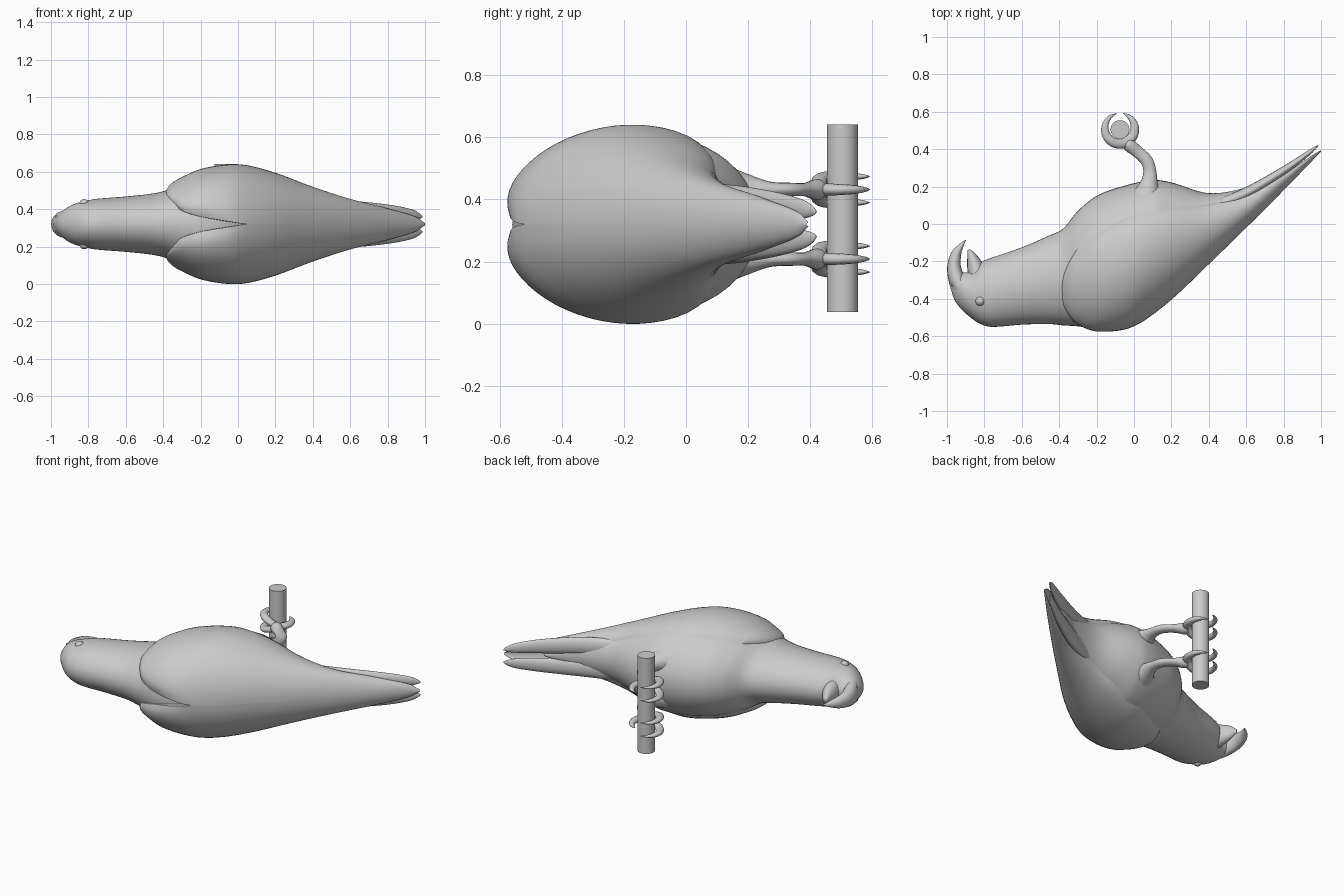
import bpy, bmesh, math
from mathutils import Vector

if "Cube" in bpy.data.objects:
    bpy.data.objects.remove(bpy.data.objects["Cube"])

ZC = 0.32  # symmetry plane of the bird (it lies with its sides facing +-z)


def smooth_table(table, steps=8):
    """Resample rows with a Hermite curve over the first column."""
    def slope(i, k):
        a, b = max(i - 1, 0), min(i + 1, len(table) - 1)
        return (table[b][k] - table[a][k]) / (table[b][0] - table[a][0])
    out = []
    for i in range(len(table) - 1):
        p, q = table[i], table[i + 1]
        h = q[0] - p[0]
        for s in range(steps):
            t = s / steps
            row = [p[0] + h * t]
            for k in range(1, len(p)):
                row.append((2*t**3 - 3*t*t + 1) * p[k] + (t**3 - 2*t*t + t) * h * slope(i, k)
                           + (3*t*t - 2*t**3) * q[k] + (t**3 - t*t) * h * slope(i + 1, k))
            out.append(row)
    out.append(list(table[-1]))
    return out


def loft(name, rings, angle=50):
    """Skin closed rings of points and cap both ends."""
    bm = bmesh.new()
    vs = [[bm.verts.new(p) for p in r] for r in rings]
    n = len(vs[0])
    for a, b in zip(vs, vs[1:]):
        for i in range(n):
            j = (i + 1) % n
            bm.faces.new((a[i], a[j], b[j], b[i]))
    bm.faces.new(vs[0])
    bm.faces.new(vs[-1])
    bmesh.ops.recalc_face_normals(bm, faces=bm.faces)
    me = bpy.data.meshes.new(name)
    bm.to_mesh(me)
    bm.free()
    ob = bpy.data.objects.new(name, me)
    bpy.context.collection.objects.link(ob)
    finish(ob, angle)
    return ob


def finish(ob, angle=50):
    bpy.ops.object.select_all(action='DESELECT')
    ob.select_set(True)
    bpy.context.view_layer.objects.active = ob
    bpy.ops.object.shade_smooth_by_angle(angle=math.radians(angle))


def tube(name, pts, sides=16):
    """Tapered tube; rows are x, y, z offset, in-plane radius, z radius."""
    rows = [r[1:] for r in smooth_table([(i,) + tuple(p) for i, p in enumerate(pts)], 5)]
    rings = []
    for i, (x, y, z, rn, rz) in enumerate(rows):
        a, b = rows[max(i - 1, 0)], rows[min(i + 1, len(rows) - 1)]
        d = Vector((b[0] - a[0], b[1] - a[1])).normalized()
        ring = []
        for k in range(sides):
            t = 2 * math.pi * k / sides
            c = rn * math.cos(t)
            ring.append((x - d.y * c, y + d.x * c, ZC + z + rz * math.sin(t)))
        rings.append(ring)
    return loft(name, rings)


# Body with neck and head: x, back y, belly y, half width
body = smooth_table([
    (-.988, -.32, -.26, .015), (-.96, -.405, -.25, .05), (-.92, -.458, -.26, .085),
    (-.87, -.503, -.25, .11), (-.82, -.535, -.205, .123), (-.76, -.55, -.18, .135),
    (-.6, -.538, -.125, .148), (-.45, -.535, -.06, .165), (-.38, -.542, -.025, .183),
    (-.3, -.547, .07, .225), (-.2, -.56, .15, .265), (-.05, -.53, .205, .295),
    (.1, -.43, .235, .285), (.2, -.36, .222, .25), (.4, -.17, .165, .175),
    (.6, .02, .195, .11), (.72, .14, .25, .06), (.8, .24, .28, .01)])
rings = []
for x, yb, yt, hw in body:
    rings.append([(x, (yb + yt) / 2 - (yt - yb) / 2 * math.cos(t), ZC + hw * math.sin(t))
                  for t in (2 * math.pi * k / 48 for k in range(48))])
loft("body", rings)

# Folded wings: x, back y, envelope top y, half width, lower edge y, gap at the back
wing = smooth_table([
    (-.386, -.53, -.04, .178, -.31, .155), (-.372, -.54, 0, .203, -.26, .145),
    (-.34, -.56, .04, .23, -.185, .115), (-.3, -.578, .08, .252, -.12, .08),
    (-.2, -.602, .15, .295, -.03, .045), (-.05, -.575, .21, .32, .07, .015),
    (.05, -.52, .23, .315, .1, 0), (.2, -.405, .23, .275, .115, 0),
    (.4, -.215, .18, .2, .12, 0), (.6, -.02, .2, .135, .175, 0),
    (.8, .18, .32, .085, .265, 0), (.95, .335, .39, .04, .366, 0),
    (1, .387, .402, .006, .395, 0)])
N = 24
for side, label in ((1, "left"), (-1, "right")):
    rings = []
    for x, yb, yt, hw, ye, gap in wing:
        cy, ry, gap = (yb + yt) / 2, (yt - yb) / 2, max(gap, 0)
        a0 = math.asin(min(gap / hw, 1))
        a1 = math.acos(max(-1, min(1, (cy - ye) / ry)))
        outer, inner = [], []
        for k in range(N + 1):
            v = k / N
            a = a0 + (a1 - a0) * v
            e = abs(2 * v - 1) ** 7
            f = 1 - .09 * e * (1 if v > .5 else min(1, gap / .04))
            for lst, g in ((outer, f), (inner, .87)):
                lst.append((x, cy - g * ry * math.cos(a), ZC + side * g * hw * math.sin(a)))
        rings.append(outer + inner[::-1])
    loft(label + "_wing", rings)

# Hooked beak
tube("upper_beak", [(-.9, -.38, 0, .05, .085), (-.945, -.3, 0, .045, .068),
                    (-.962, -.23, 0, .037, .05), (-.952, -.165, 0, .028, .036),
                    (-.927, -.12, 0, .015, .02), (-.9, -.086, 0, .002, .003)])
tube("lower_beak", [(-.82, -.32, 0, .06, .09), (-.848, -.23, 0, .045, .065),
                    (-.868, -.17, 0, .025, .04), (-.885, -.138, 0, .006, .01)])

# Paired parts: eyes, nostrils, tail feathers, legs, toes
PX, PY = -.075, .505   # perch centre


def toe(name, z0, splay, start, end):
    pts = []
    for i in range(9):
        t = i / 8
        a = math.radians(start + (end - start) * t)
        r = .076 + .012 * t * t
        w = .024 * (1 - t ** 3) + .002
        pts.append((PX + r * math.cos(a), PY + r * math.sin(a),
                    z0 + splay * math.sin(min(1, t * 2) * math.pi / 2), w, w * .75))
    tube(name, pts, 12)


for side, label in ((1, "left"), (-1, "right")):
    for part, loc, r in (("eye", (-.822, -.412, .108), .026), ("nostril", (-.967, -.325, .04), .01)):
        bpy.ops.mesh.primitive_uv_sphere_add(segments=20, ring_count=12, radius=r,
                                             location=(loc[0], loc[1], ZC + side * loc[2]))
        ob = bpy.context.object
        ob.name = label + "_" + part
        finish(ob)
    tube(label + "_tail_feather", [
        (.4, .085, side * .07, .03, .06), (.6, .165, side * .07, .03, .055),
        (.8, .285, side * .06, .022, .045), (.92, .37, side * .05, .014, .032),
        (.965, .405, side * .044, .008, .018), (.985, .42, side * .04, .002, .004)])
    z = side * .112
    tube(label + "_leg", [
        (.06, .1, z, .12, .09), (.078, .2, z, .055, .05), (.085, .27, z, .036, .026),
        (.07, .335, z, .033, .022), (.02, .385, z, .032, .022),
        (-.03, .425, z, .034, .034), (-.05, .44, z, .01, .012)])
    toe(label + "_rear_toe", z, 0, -75, 78)
    toe(label + "_front_toe_outer", z, .042, -50, -258)
    toe(label + "_front_toe_inner", z, -.042, -50, -258)

# Perch
bpy.ops.mesh.primitive_cylinder_add(vertices=40, radius=.05, depth=.605,
                                    location=(PX, PY, .34))
bpy.context.object.name = "perch"
finish(bpy.context.object, 40)
